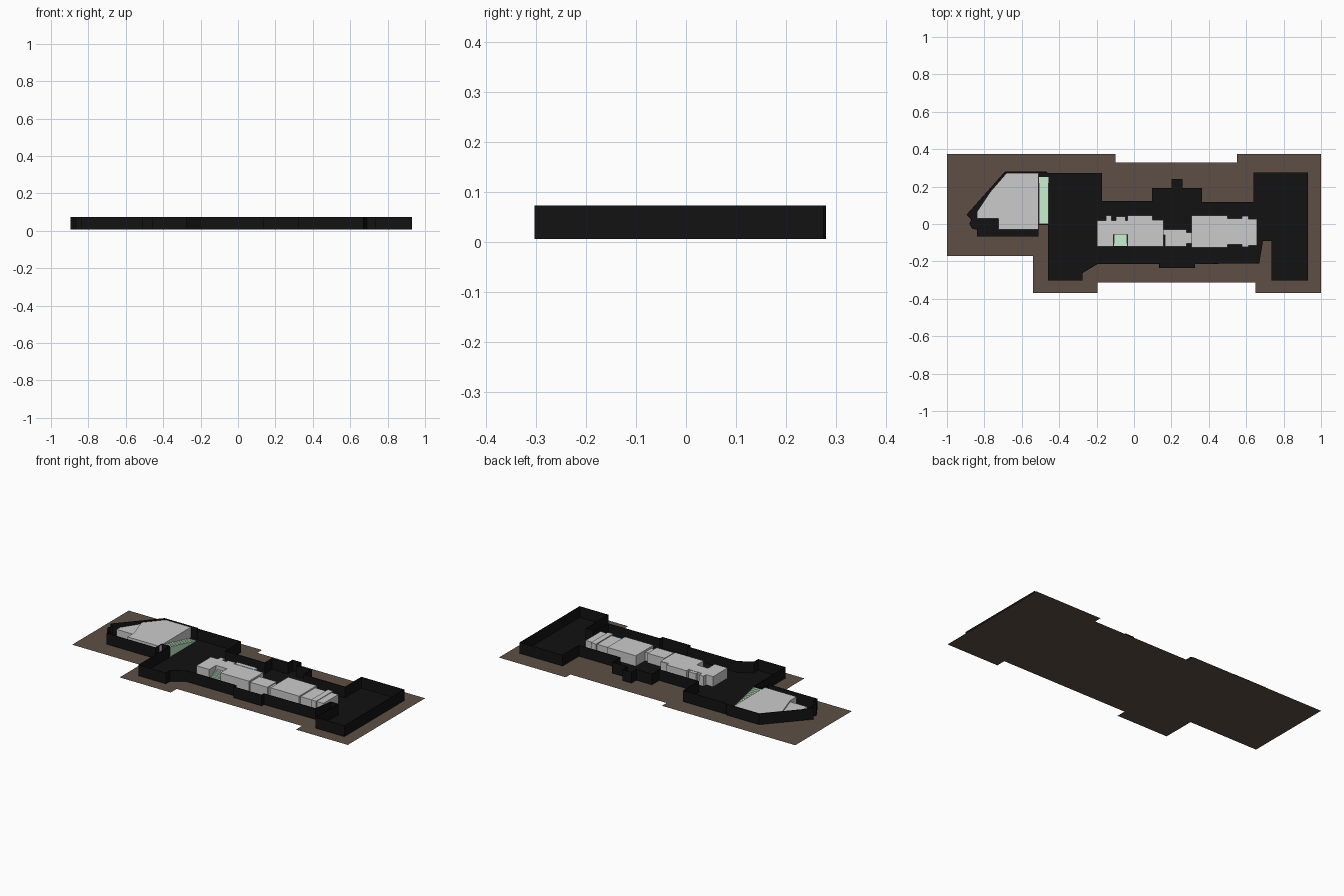
import bpy, bmesh

if "Cube" in bpy.data.objects:
    bpy.data.objects.remove(bpy.data.objects["Cube"])


def material(name, rgb):
    m = bpy.data.materials.new(name)
    m.diffuse_color = (*rgb, 1)
    m.use_nodes = True
    m.node_tree.nodes["Principled BSDF"].inputs["Base Color"].default_value = m.diffuse_color
    return m


BLACK = material("black", (0.006, 0.006, 0.006))
BROWN = material("brown", (0.11, 0.078, 0.06))
GREEN = material("green", (0.58, 0.88, 0.62))
FLOOR, TOP = 0.006, 0.073


def finish(bm, name, mat):
    me = bpy.data.meshes.new(name)
    bm.to_mesh(me)
    bm.free()
    ob = bpy.data.objects.new(name, me)
    bpy.context.collection.objects.link(ob)
    if mat:
        me.materials.append(mat)
    return ob


def sheet(name, pts, z, mat):
    bm = bmesh.new()
    f = bm.faces.new([bm.verts.new((x, y, z)) for x, y in pts])
    f.normal_update()
    if f.normal.z < 0:
        f.normal_flip()
    return finish(bm, name, mat)


def prism(name, pts, z0, z1, mat=None):
    bm = bmesh.new()
    f = bm.faces.new([bm.verts.new((x, y, z0)) for x, y in pts])
    r = bmesh.ops.extrude_face_region(bm, geom=[f], use_keep_orig=True)
    for v in r["geom"]:
        if isinstance(v, bmesh.types.BMVert):
            v.co.z = z1
    bmesh.ops.recalc_face_normals(bm, faces=bm.faces)
    return finish(bm, name, mat)


def block(name, x0, x1, y0, y1, z1, mat=None, z0=FLOOR):
    return prism(name, [(x0, y0), (x1, y0), (x1, y1), (x0, y1)], z0, z1, mat)


def wall(name, pts, mat):
    # upright ring following a closed outline, thickened inwards
    bm = bmesh.new()
    lo = [bm.verts.new((x, y, FLOOR)) for x, y in pts]
    hi = [bm.verts.new((x, y, TOP)) for x, y in pts]
    for i in range(len(pts)):
        j = (i + 1) % len(pts)
        bm.faces.new((lo[i], lo[j], hi[j], hi[i]))
    ob = finish(bm, name, mat)
    s = ob.modifiers.new("thickness", 'SOLIDIFY')
    s.thickness = 0.004
    s.offset = -1
    return ob


# Brown ground sheet
sheet("ground_sheet", [
    (-1, .375), (-.1, .375), (-.1, .33), (.55, .33), (.55, .375), (1, .375),
    (1, -.37), (.65, -.37), (.65, -.312), (-.195, -.312), (-.195, -.37),
    (-.54, -.37), (-.54, -.17), (-1, -.17)], 0, BROWN)

# Black court: boundary wall and floor share one outline
outline = [
    (-.46, -.303), (-.275, -.303), (-.275, -.262), (-.195, -.214), (.135, -.214),
    (.135, -.236), (.325, -.236), (.325, -.214), (.67, -.21), (.69, -.09),
    (.735, -.09), (.735, -.303), (.93, -.303), (.93, .275), (.64, .275),
    (.64, .118), (.363, .118), (.363, .193), (.26, .193), (.26, .24),
    (.2, .24), (.2, .193), (.095, .193), (.095, .123), (-.17, .123),
    (-.17, .273), (-.46, .273), (-.47, .28), (-.69, .28), (-.895, .05),
    (-.87, .025), (-.88, 0), (-.865, -.025), (-.84, -.03), (-.84, -.066),
    (-.51, -.066), (-.51, -.005), (-.46, -.005)]
wall("boundary_wall", outline, BLACK)
sheet("court_floor", outline, FLOOR, BLACK)

# Raised grey terrace with a lower western step
prism("terrace", [
    (-.51, -.03), (-.51, .274), (-.68, .274), (-.77, .17), (-.725, .03),
    (-.725, -.03)], FLOOR, .068)
prism("terrace_step", [
    (-.725, .03), (-.77, .17), (-.84, .065), (-.84, .03)], FLOOR, .06)

# Green main stair beside the terrace, high at the front
STEPS = 16
for i in range(STEPS):
    y = i * .25 / STEPS
    block(f"main_stair_{i}", -.508, -.457, y, y + .25 / STEPS,
          FLOOR + .06 * (STEPS - i) / STEPS, GREEN)

# Left building: body with a doorway recess in its front
prism("left_building", [
    (-.197, -.12), (-.11, -.12), (-.11, -.055), (-.035, -.055), (-.035, -.12),
    (.157, -.12), (.157, .018), (.1, .02), (-.197, .02)], FLOOR, .068)
for i, (x0, x1, y1, z) in enumerate([
        (-.15, -.12, .045, .068), (-.095, -.045, .04, .066),
        (-.035, .1, .045, .07), (.1, .157, .022, .066)]):
    block(f"left_building_bay_{i}", x0, x1, .018, y1, z)

# Green porch stair in the recess
for i in range(5):
    y = -.118 + i * .0125
    block(f"porch_stair_{i}", -.108, -.037, y, y + .0125, FLOOR + .008 * (i + 1), GREEN)

# Middle building
block("middle_building", .165, .282, -.12, -.03, .064)
block("middle_link", .157, .175, -.06, -.03, .058)
block("middle_annex", .282, .307, -.105, -.045, .058)

# Right building and its bays
block("right_building", .307, .5, -.125, .045, .07)
block("end_building", .5, .58, -.11, .03, .062)
block("end_bay", .578, .612, -.122, .042, .068)
block("end_wing", .612, .657, -.115, .028, .064)
